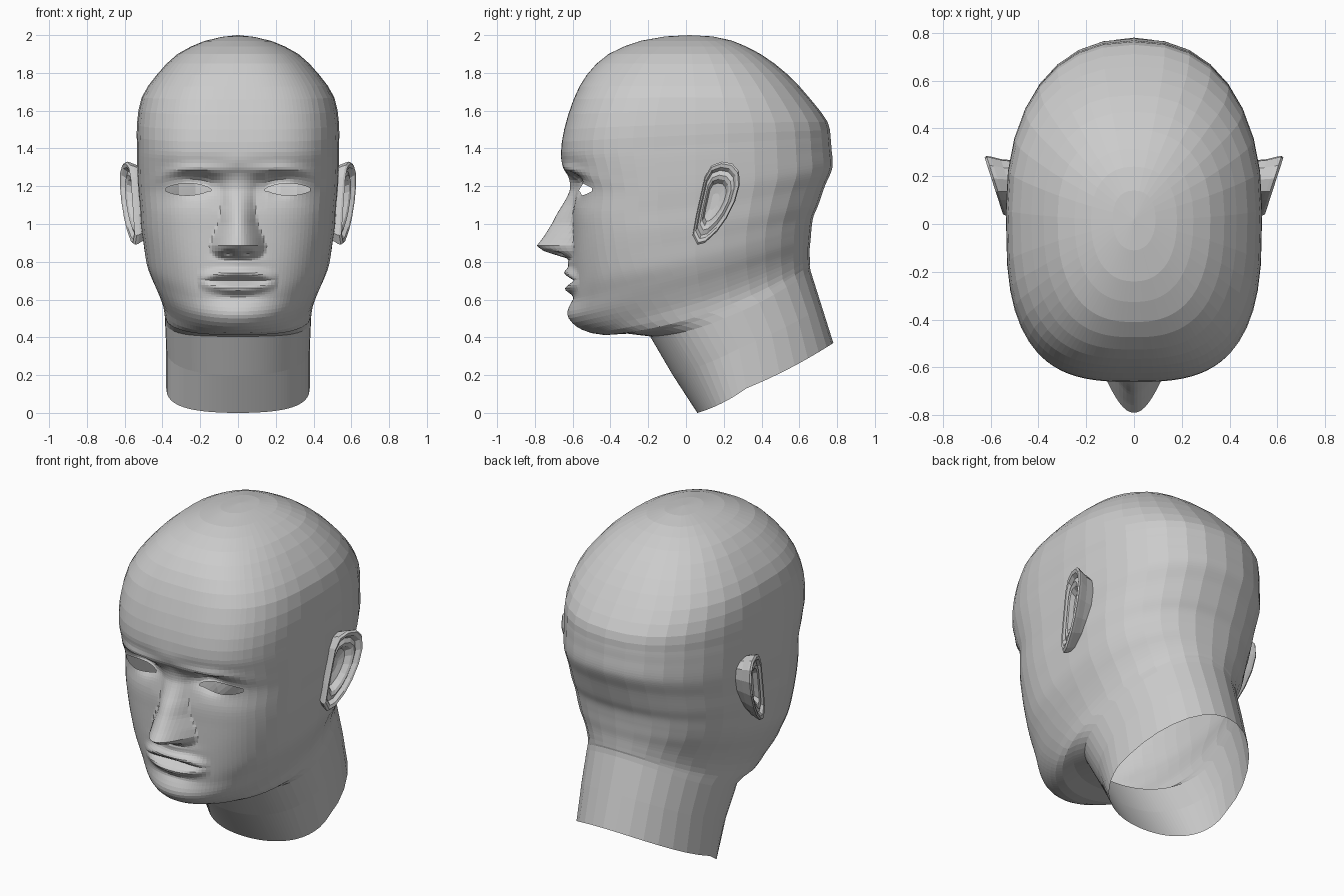
import bpy
from math import exp, sin, cos, pi

if "Cube" in bpy.data.objects:
    bpy.data.objects.remove(bpy.data.objects["Cube"])

# Section rings: front y, front z, back y, back z, half width, side z, widest y, front squareness
NECK_JAW = [
    (.06, .00, .78, .37, .38, .13, .32, 2.1),
    (-.07, .20, .72, .56, .38, .34, .28, 2.1),
    (-.19, .405, .66, .75, .387, .50, .20, 2.1),
    (-.43, .412, .657, .79, .39, .53, .12, 2.0),
    (-.55, .44, .655, .83, .40, .59, .09, 1.95),
    (-.61, .50, .655, .87, .43, .67, .07, 2.05),
    (-.605, .60, .66, .92, .465, .75, .06, 2.25),
]
SKULL = [
    (-.60, .70, .665, .98, .488, .82, .05, 2.5),
    (-.60, .83, .675, 1.04, .502, .91, .05, 2.75),
    (-.60, .95, .70, 1.10, .515, 1.00, .05, 2.9),
    (-.60, 1.05, .735, 1.20, .52, 1.09, .05, 3.0),
    (-.59, 1.18, .775, 1.30, .53, 1.20, .05, 3.0),
    (-.635, 1.30, .77, 1.40, .535, 1.34, .05, 3.0),
    (-.66, 1.38, .765, 1.46, .535, 1.42, .05, 3.0),
    (-.645, 1.50, .75, 1.54, .535, 1.53, .05, 3.0),
    (-.595, 1.66, .66, 1.66, .51, 1.67, .05, 2.9),
    (-.525, 1.79, .54, 1.79, .43, 1.79, .04, 2.7),
    (-.41, 1.90, .395, 1.90, .32, 1.90, .03, 2.5),
    (-.24, 1.97, .24, 1.972, .18, 1.968, .02, 2.3),
    (-.11, 1.993, .14, 1.993, .09, 1.99, .02, 2.1),
]
RINGS = NECK_JAW + SKULL
STEPS = [1, 1, 2, 2, 3, 5, 8, 12, 9, 5, 8, 7, 4, 2, 2, 2, 2, 2, 1]
EYE_RING = 11
EYE_X, EYE_Z, EYE_HALF = .268, 1.18, .12
# Nose: z, ridge height, half width
NOSE = [(.815, 0, .12), (.84, .10, .135), (.86, .16, .145), (.885, .19, .148), (.93, .155, .135),
        (1.0, .11, .105), (1.1, .06, .09), (1.18, .025, .09), (1.27, 0, .12)]


def g(v, mid, size):
    return exp(-((v - mid) / size) ** 2)


def ring_at(v):
    """Smoothly interpolated section ring."""
    i = min(int(v), len(RINGS) - 2)
    t = v - i
    p = [RINGS[max(0, min(len(RINGS) - 1, i + k))] for k in (-1, 0, 1, 2)]
    return [b + .5 * t * (c - a + t * (2 * a - 5 * b + 4 * c - d + t * (3 * (b - c) + d - a)))
            for a, b, c, d in zip(*p)]


def lid(x):
    """Half height of the eye opening at x."""
    t = (x - EYE_X) / EYE_HALF
    return max(0, 1 - t * t) ** .9 * .028


def nose(x, z):
    for (z0, h0, w0), (z1, h1, w1) in zip(NOSE, NOSE[1:]):
        if z0 <= z <= z1:
            t = (z - z0) / (z1 - z0)
            h, w = h0 + t * (h1 - h0), w0 + t * (w1 - w0)
            return h * max(0, 1 - (x / w) ** 2) ** 1.3
    return 0


def face_features(x, y, z):
    """Push the front of the skull into nose, lips, brow and eye openings."""
    q = min(1, (x / .21) ** 2)
    lips = (1 - q) ** .9
    out = nose(x, z)
    out -= .04 * g(x, .05, .025) * g(z, .845, .012)
    out += lips * (.045 * g(z, .742 - .03 * q, .028) + .04 * g(z, .657 + .03 * q, .026))
    out += .025 * g(z, .80, .03) * g(x, 0, .1)
    out -= lips * .018 * g(z, .70, .010)
    out -= .01 * g(z, .61, .025) * g(x, 0, .12)
    out += .015 * g(z, .53, .05) * g(x, 0, .15)
    arch = 1.285 - 1.3 * (x - .25) ** 2 if x > .25 else 1.285
    out += .025 * g(x, .22, .17) * g(z, arch, .035)
    out += .012 * g(x, 0, .1) * g(z, 1.31, .05)
    out -= .045 * g(x, .19, .09) * g(z, 1.215, .05)
    d, h, reach = z - EYE_Z, lid(x), .1
    if h and abs(d) < reach:
        z = EYE_Z + .004 + (1 if d > 0 else -1) * (h + abs(d) * (1 - h / reach))
    return x, y - out, z


def make(name, verts, faces):
    mesh = bpy.data.meshes.new(name)
    mesh.from_pydata(verts, [], faces)
    obj = bpy.data.objects.new(name, mesh)
    bpy.context.collection.objects.link(obj)
    mod = obj.modifiers.new("mirror", 'MIRROR')
    mod.use_clip = True
    mod.merge_threshold = .0005
    return obj


# Head and neck: half of a lofted skin, mirrored
rows = []
for i, n in enumerate(STEPS):
    rows += [i + k / n for k in range(n)]
rows.append(len(STEPS))
at = rows.index(EYE_RING)
rows[at:at + 1] = [EYE_RING - .04, EYE_RING + .04]

front = [.03 * k for k in range(13)] + [.4 + .04 * k for k in range(10)]
front += [.82, .88, .93, .965, .99, 1]
columns = len(front) + 8
verts, faces = [], []
for v in rows:
    fy, fz, by, bz, w, sz, cy, sq = ring_at(v)
    section = [(s, -max(0, 1 - s ** sq) ** (1 / sq)) for s in front]
    round_back = 1 - .13 * min(1, v / 4)
    for k in range(1, 9):
        b = k / 8 * pi / 2
        section.append((abs(cos(b)) ** round_back, sin(b) ** round_back))
    for s, c in section:
        x = w * s if 1e-6 < s and abs(c) < 1 - 1e-9 or s > .02 else 0
        y = cy + c * ((cy - fy) if c < 0 else (by - cy))
        z = sz + (bz - fz) / 2 * c + ((fz + bz) / 2 - sz) * c * c
        verts.append(face_features(x, y, z) if y < -.2 and v > 4 else (x, y, z))

for r in range(len(rows) - 1):
    for c in range(columns - 1):
        a = r * columns + c
        mid_x = (verts[a][0] + verts[a + 1][0]) / 2
        if r == at and c < len(front) - 1 and lid(mid_x) > 0:
            continue  # eye opening
        faces.append((a, a + 1, a + columns + 1, a + columns))
top = len(verts)
verts.append((0, .02, 2.0))
last = (len(rows) - 1) * columns
faces += [(last + c, last + c + 1, top) for c in range(columns - 1)]
make("head", verts, faces)

# Ears: outline (y, z) repeated at several scales to form root, rim, fold and bowl
OUTLINE = [(.035, .94), (.06, .89), (.10, .90), (.165, .96), (.215, 1.03), (.26, 1.12), (.285, 1.21),
           (.28, 1.28), (.245, 1.32), (.19, 1.33), (.135, 1.31), (.10, 1.25), (.08, 1.16), (.055, 1.05)]
LAYERS = [(.86, -.12), (.90, -.06), (.98, -.02), (1.0, -.004), (.95, .006), (.86, .002),
          (.78, -.018), (.66, -.008), (.56, -.015), (.46, -.045), (.2, -.055)]
verts, faces = [], []
m = len(OUTLINE)
for scale, depth in LAYERS:
    for y, z in OUTLINE:
        py, pz = .15 + (y - .15) * scale, 1.12 + (z - 1.12) * scale
        verts.append((max(.50, .542 + (py - .04) * .325 + depth), py, pz))
for r in range(len(LAYERS) - 1):
    for c in range(m):
        a, b = r * m + c, r * m + (c + 1) % m
        faces.append((a, b, b + m, a + m))
faces.append(tuple(range((len(LAYERS) - 1) * m, len(LAYERS) * m)))
make("ears", verts, faces)
